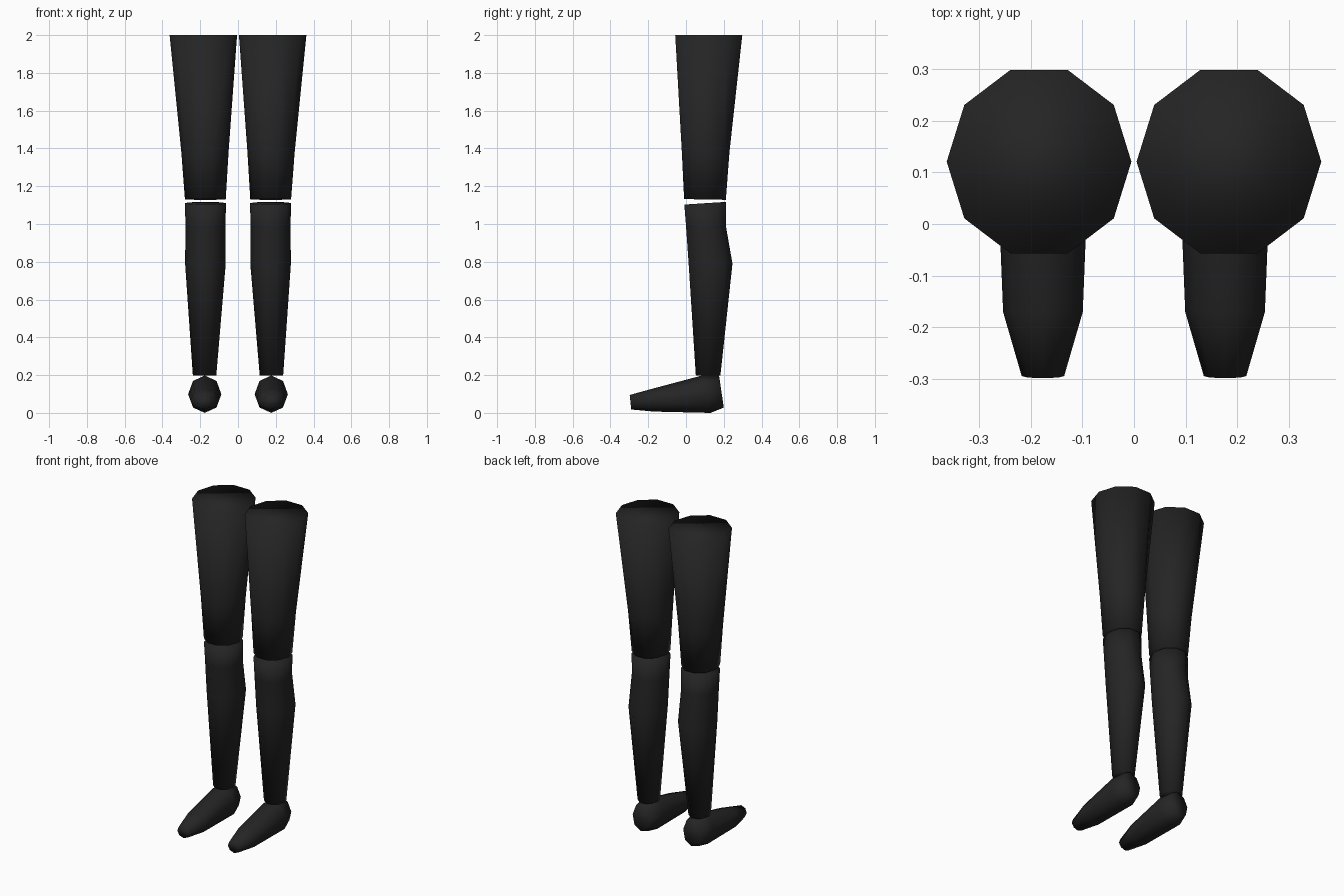
import bpy, bmesh, math

if "Cube" in bpy.data.objects:
    bpy.data.objects.remove(bpy.data.objects["Cube"])

black = bpy.data.materials.new("soft black")
black.diffuse_color = (0.018, 0.018, 0.018, 1)
black.use_nodes = True
black.node_tree.nodes["Principled BSDF"].inputs["Base Color"].default_value = black.diffuse_color


def loft(name, rings):
    """Skin a list of point rings, cap both ends and shade it smooth."""
    bm = bmesh.new()
    loops = [[bm.verts.new(p) for p in ring] for ring in rings]
    n = len(loops[0])
    for a, b in zip(loops, loops[1:]):
        for i in range(n):
            j = (i + 1) % n
            bm.faces.new((a[i], a[j], b[j], b[i]))
    bm.faces.new(loops[0])
    bm.faces.new(loops[-1])
    bmesh.ops.recalc_face_normals(bm, faces=bm.faces)
    for f in bm.faces:
        f.smooth = True
    me = bpy.data.meshes.new(name)
    bm.to_mesh(me)
    bm.free()
    me.materials.append(black)
    bpy.context.collection.objects.link(bpy.data.objects.new(name, me))


def leg_ring(side, x0, x1, y0, y1, z_front, z_back):
    """Ten-sided ring filling the given x and y extents."""
    cx, rx = (x0 + x1) / 2, (x1 - x0) / 2
    cy, ry = (y0 + y1) / 2, (y1 - y0) / 2
    pts = []
    for i in range(10):
        a = math.tau * i / 10
        s = math.sin(a) / math.sin(math.radians(72))
        z = (z_front + z_back) / 2 + s * (z_back - z_front) / 2
        pts.append((side * (cx + rx * math.cos(a)), cy + ry * s, z))
    return pts


def foot_ring(side, half, y_bottom, y_top, z0, z1):
    """Eight-sided upright ring, leaning from y_bottom to y_top."""
    pts = []
    for i in range(8):
        a = math.tau * i / 8
        t = (1 + math.cos(a)) / 2
        pts.append((side * (0.176 + half * math.sin(a)),
                    y_bottom + (y_top - y_bottom) * t, z0 + (z1 - z0) * t))
    return pts


# x min, x max, y min, y max, front z, back z
THIGH = [(0.005, 0.362, -0.057, 0.298, 2.0, 2.0),
         (0.050, 0.300, -0.022, 0.230, 1.38, 1.38),
         (0.065, 0.281, -0.010, 0.211, 1.132, 1.128)]
SHIN = [(0.064, 0.281, -0.009, 0.211, 1.103, 1.117),
        (0.066, 0.278, 0.000, 0.211, 0.99, 0.99),
        (0.065, 0.280, 0.014, 0.246, 0.79, 0.79),
        (0.115, 0.239, 0.052, 0.182, 0.197, 0.197)]
# half width, bottom y, top y, bottom z, top z
FOOT = [(0.041, -0.290, -0.298, 0.018, 0.095),
        (0.077, -0.170, -0.170, 0.007, 0.130),
        (0.088, 0.130, 0.085, 0.000, 0.198),
        (0.064, 0.200, 0.175, 0.028, 0.198)]

for side, label in ((-1, "right"), (1, "left")):
    loft(label + "_thigh", [leg_ring(side, *r) for r in THIGH])
    loft(label + "_shin", [leg_ring(side, *r) for r in SHIN])
    loft(label + "_foot", [foot_ring(side, *r) for r in FOOT])
